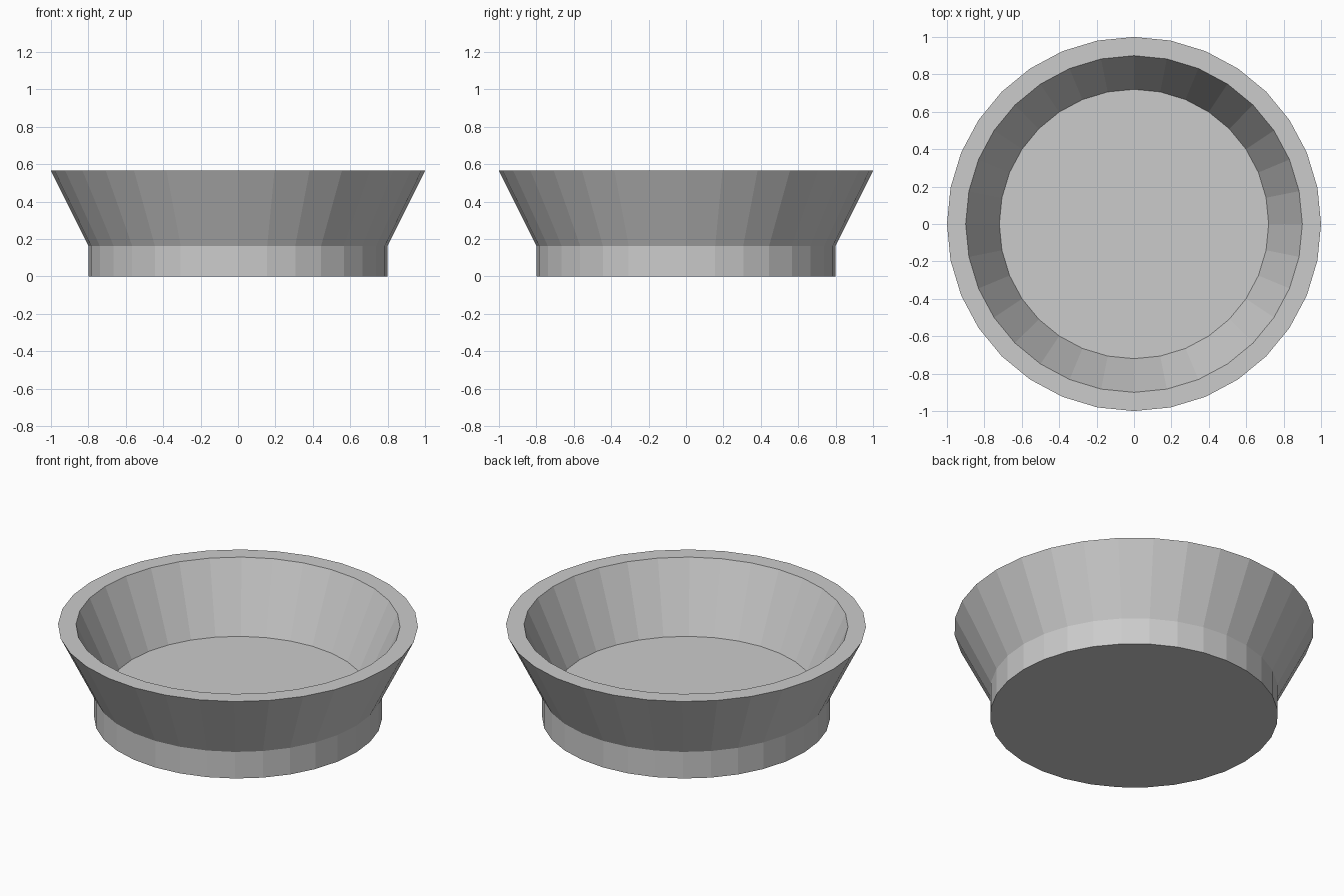
import bpy, bmesh, math

cube = bpy.data.objects.get("Cube")
if cube:
    bpy.data.objects.remove(cube, do_unlink=True)

SIDES = 32

grey = bpy.data.materials.new("plain_grey")
grey.use_nodes = True
colour = (0.6, 0.6, 0.6, 1)
grey.diffuse_color = colour
grey.node_tree.nodes["Principled BSDF"].inputs["Base Color"].default_value = colour


def lathe(name, profile, material):
    """Turn (radius, height) points around z and cap both ends."""
    bm = bmesh.new()
    rings = []
    for radius, z in profile:
        angles = [math.tau * i / SIDES for i in range(SIDES)]
        rings.append([bm.verts.new((radius * math.cos(a), radius * math.sin(a), z))
                      for a in angles])
    for low, high in zip(rings, rings[1:]):
        for i in range(SIDES):
            j = (i + 1) % SIDES
            bm.faces.new((low[i], low[j], high[j], high[i]))
    bm.faces.new(rings[0][::-1])
    bm.faces.new(rings[-1])
    bmesh.ops.recalc_face_normals(bm, faces=bm.faces)
    mesh = bpy.data.meshes.new(name)
    bm.to_mesh(mesh)
    bm.free()
    mesh.materials.append(material)
    obj = bpy.data.objects.new(name, mesh)
    bpy.context.collection.objects.link(obj)
    return obj


# Straight foot, flared wall, flat rim, sloped inside and flat floor
base_height, rim_height = 0.163, 0.565
lathe("flared_bowl", [
    (0.8, 0),
    (0.8, base_height),
    (1.0, rim_height),
    (0.9, rim_height),
    (0.72, base_height),
], grey)
